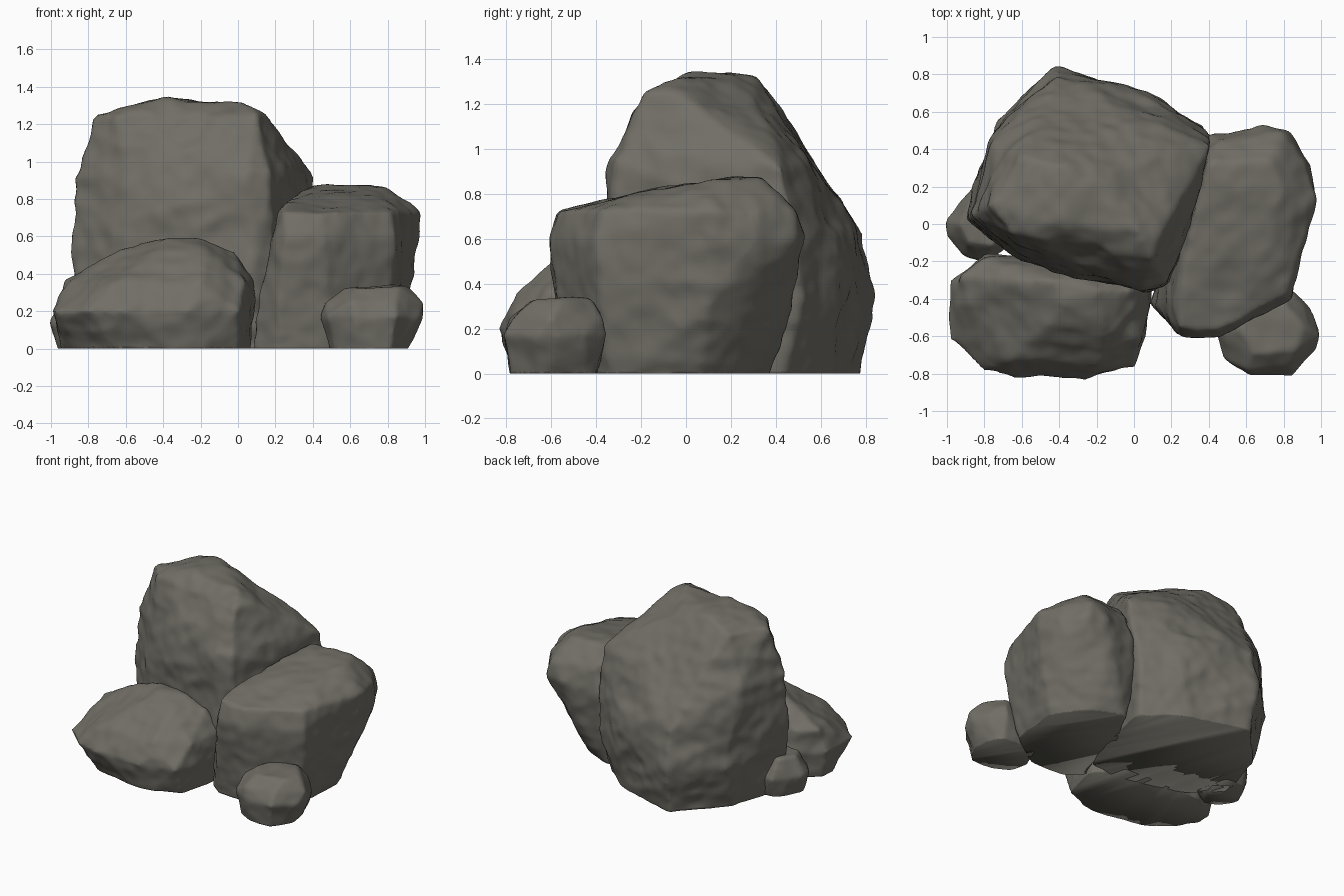
import bpy, bmesh
from mathutils import Vector, noise

if "Cube" in bpy.data.objects:
    bpy.data.objects.remove(bpy.data.objects["Cube"])

stone = bpy.data.materials.new("grey_brown_stone")
stone.diffuse_color = (0.165, 0.156, 0.132, 1)
stone.use_nodes = True
stone.node_tree.nodes["Principled BSDF"].inputs["Base Color"].default_value = stone.diffuse_color


def rock(name, slices, voxel, rough, seed):
    """Hull of a few horizontal slices, softened, weathered and cut flat at the ground."""
    bm = bmesh.new()
    for z, outline in slices:
        for x, y in outline:
            bm.verts.new((x, y, z))
    for x, y in slices[0][1]:                      # continue below ground, trimmed later
        bm.verts.new((x, y, -0.1))
    res = bmesh.ops.convex_hull(bm, input=bm.verts)
    junk = {g for g in res["geom_interior"] + res["geom_unused"] if isinstance(g, bmesh.types.BMVert)}
    bmesh.ops.delete(bm, geom=list(junk), context='VERTS')
    bmesh.ops.recalc_face_normals(bm, faces=bm.faces)
    me = bpy.data.meshes.new(name)
    bm.to_mesh(me)
    bm.free()
    ob = bpy.data.objects.new(name, me)
    bpy.context.collection.objects.link(ob)

    # even skin with softened corners
    m = ob.modifiers.new("skin", 'REMESH')
    m.mode, m.voxel_size = 'VOXEL', voxel
    s = ob.modifiers.new("soften", 'SMOOTH')
    s.factor, s.iterations = 0.5, 3
    dg = bpy.context.evaluated_depsgraph_get()
    skin = bpy.data.meshes.new_from_object(ob.evaluated_get(dg))
    ob.modifiers.clear()

    # weathering: broad dents, creased ledges, fine chips
    bm = bmesh.new()
    bm.from_mesh(skin)
    bm.normal_update()
    off = Vector((seed * 3.7, seed * 1.9, seed * 5.3))
    moves = []
    for v in bm.verts:
        p = v.co
        broad = noise.noise(p * 3.2 + off)
        ledge = 0.25 - abs(noise.noise(Vector((p.x * 3, p.y * 3, p.z * 6)) + off))
        chip = noise.noise(p * 12 + off)
        moves.append(v.normal * (rough * (broad + 0.9 * ledge + 0.4 * chip) - 0.003))
    for v, d in zip(bm.verts, moves):
        v.co += d

    # flat base
    cut = bmesh.ops.bisect_plane(bm, geom=bm.verts[:] + bm.edges[:] + bm.faces[:],
                                 plane_co=(0, 0, 0), plane_no=(0, 0, 1), clear_inner=True)
    rim = [e for e in cut["geom_cut"] if isinstance(e, bmesh.types.BMEdge)]
    bmesh.ops.contextual_create(bm, geom=rim)
    bmesh.ops.recalc_face_normals(bm, faces=bm.faces)
    bm.to_mesh(me)
    bm.free()
    me.materials.clear()
    me.materials.append(stone)
    for p in me.polygons:
        p.use_smooth = True
    return ob


# tall main boulder with a sloping back
rock("main_boulder", [
    (0.0, [(-.40, .76), (.1, .60), (.32, .42), (.14, -.29), (-.1, -.31), (-.6, -.17), (-.82, 0), (-.72, .42)]),
    (0.35, [(-.42, .84), (.12, .69), (.38, .52), (.36, .2), (.2, -.3), (.08, -.36), (-.6, -.2), (-.88, .02), (-.73, .55)]),
    (0.62, [(-.41, .80), (.14, .66), (.41, .48), (.2, -.31), (-.6, -.2), (-.90, .03), (-.75, .5)]),
    (0.92, [(-.4, .6), (.05, .55), (.42, .43), (.27, 0), (.18, -.33), (.05, -.36), (-.6, -.16), (-.87, .05), (-.76, .42)]),
    (1.25, [(-.76, .1), (-.66, -.06), (.1, -.19), (.15, -.05), (-.12, .31), (-.62, .36)]),
    (1.335, [(-.42, 0), (.02, -.04), (-.18, .15), (-.42, .32)]),
], 0.024, 0.024, 1)

# right boulder, its top rising towards the back, undercut at the back right
rock("right_boulder", [
    (0.0, [(.08, -.42), (.2, -.53), (.48, -.52), (.74, -.33), (.75, .04), (.58, .25), (.36, .37), (.2, 0)]),
    (0.3, [(.11, -.44), (.24, -.56), (.48, -.57), (.82, -.38), (.93, .1), (.83, .31), (.66, .45), (.35, .42)]),
    (0.6, [(.18, -.42), (.25, -.6), (.46, -.6), (.84, -.4), (.98, .12), (.95, .32), (.83, .49), (.7, .54), (.4, .48)]),
    (0.73, [(.22, -.4), (.24, -.56), (.45, -.57), (.82, -.38), (.99, .12), (.93, .32), (.8, .48), (.45, .46)]),
    (0.83, [(.3, 0), (.75, -.05), (.84, .1), (.5, -.08)]),
    (0.87, [(.4, .33), (.73, .34), (.77, .18), (.45, .2)]),
], 0.022, 0.019, 2)

# low front left boulder, thinning to the left
rock("front_boulder", [
    (0.0, [(-.92, -.32), (-.8, -.55), (-.6, -.71), (-.25, -.75), (.0, -.65), (.05, -.4), (-.1, -.2), (-.7, -.2)]),
    (0.2, [(-.98, -.3), (-.98, -.62), (-.8, -.78), (-.6, -.83), (-.25, -.82), (.0, -.76), (.06, -.6), (.09, -.35), (-.1, -.15), (-.8, -.16)]),
    (0.36, [(-.93, -.28), (-.88, -.42), (-.65, -.72), (-.2, -.76), (.04, -.62), (.09, -.35), (-.1, -.16), (-.8, -.18)]),
    (0.53, [(-.62, -.3), (-.45, -.53), (-.15, -.56), (-.02, -.35)]),
    (0.59, [(-.42, -.3), (-.37, -.43), (-.2, -.35)]),
], 0.02, 0.02, 3)

# small stone at the front right
rock("small_front_stone", [
    (0.0, [(.5, -.59), (.54, -.69), (.65, -.76), (.8, -.77), (.87, -.65), (.83, -.44), (.58, -.42)]),
    (0.17, [(.43, -.58), (.48, -.72), (.62, -.81), (.85, -.82), (.98, -.67), (1.0, -.57), (.95, -.45), (.85, -.35), (.5, -.4)]),
    (0.25, [(.46, -.58), (.6, -.78), (.85, -.77), (1.0, -.6), (.85, -.37), (.55, -.4)]),
    (0.335, [(.57, -.57), (.64, -.7), (.86, -.68), (.9, -.55), (.8, -.43), (.62, -.43)]),
], 0.016, 0.013, 4)

# small stone behind on the left
rock("small_left_stone", [
    (0.0, [(-.94, -.03), (-.9, -.12), (-.8, -.18), (-.65, -.1), (-.7, .14), (-.86, .13)]),
    (0.14, [(-1.01, .01), (-1.0, -.06), (-.92, -.17), (-.8, -.21), (-.65, -.1), (-.7, .18), (-.86, .2), (-.95, .1)]),
    (0.28, [(-.93, 0), (-.88, -.1), (-.75, -.12), (-.72, .1), (-.87, .12)]),
], 0.016, 0.012, 5)
